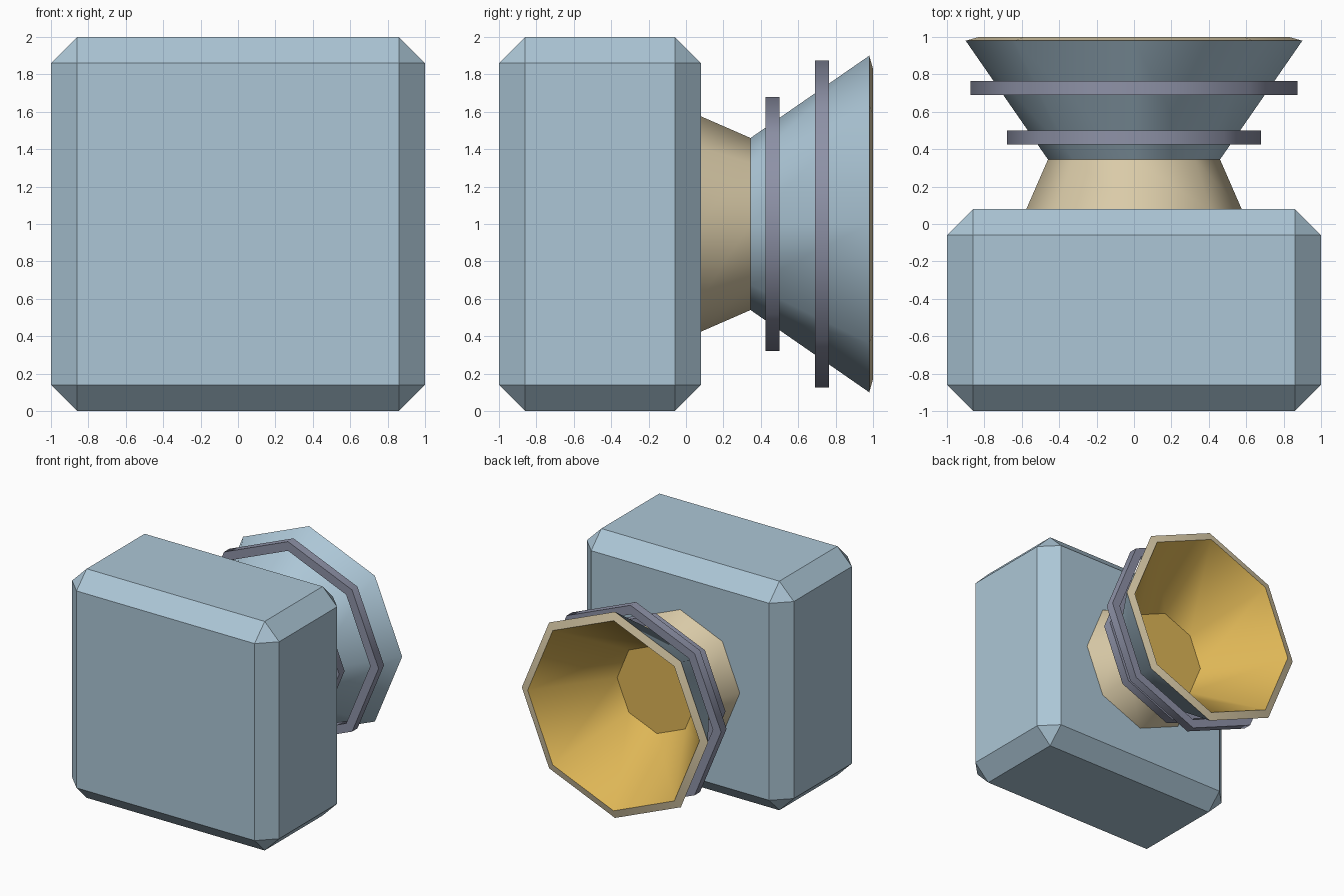
import bpy, bmesh, math

if "Cube" in bpy.data.objects:
    bpy.data.objects.remove(bpy.data.objects["Cube"])


def srgb(r, g, b):
    lin = lambda c: c / 12.92 if c <= 0.04045 else ((c + 0.055) / 1.055) ** 2.4
    return tuple(lin(v / 255) for v in (r, g, b)) + (1.0,)


def material(name, rgb):
    m = bpy.data.materials.new(name)
    m.diffuse_color = srgb(*rgb)
    m.use_nodes = True
    m.node_tree.nodes["Principled BSDF"].inputs["Base Color"].default_value = m.diffuse_color
    return m


blue = material("pale blue", (172, 198, 214))
tan = material("tan", (218, 203, 168))
gray = material("violet gray", (142, 146, 167))
gold = material("gold", (222, 182, 86))

SIDES, CENTRE_Z = 8, 1.0


def finish(name, bm, mats, smooth):
    bmesh.ops.recalc_face_normals(bm, faces=bm.faces[:])
    mesh = bpy.data.meshes.new(name)
    bm.to_mesh(mesh)
    bm.free()
    for m in mats:
        mesh.materials.append(m)
    if smooth:
        mesh.polygons.foreach_set("use_smooth", [True] * len(mesh.polygons))
        mesh.set_sharp_from_angle(angle=math.radians(50))
    obj = bpy.data.objects.new(name, mesh)
    bpy.context.collection.objects.link(obj)
    return obj


def lathe(name, profile, mats, bands=None, caps=(), closed=False):
    """Eight-sided turning about the y axis; profile holds (y, radius)."""
    bm = bmesh.new()
    rings = []
    for y, r in profile:
        angles = [2 * math.pi * k / SIDES for k in range(SIDES)]
        rings.append([bm.verts.new((r * math.cos(a), y, CENTRE_Z + r * math.sin(a)))
                      for a in angles])
    n = len(rings)
    for i in range(n if closed else n - 1):
        a, b = rings[i], rings[(i + 1) % n]
        for k in range(SIDES):
            j = (k + 1) % SIDES
            f = bm.faces.new((a[k], a[j], b[j], b[k]))
            f.material_index = bands[i] if bands else 0
    for i, mat in caps:
        bm.faces.new(rings[i]).material_index = mat
    return finish(name, bm, mats, True)


# Chamfered box body
bm = bmesh.new()
bmesh.ops.create_cube(bm, size=1)
for v in bm.verts:
    v.co = (v.co.x * 2, v.co.y * 1.08 - 0.46, v.co.z * 2 + 1)
bmesh.ops.bevel(bm, geom=bm.edges[:], offset=0.14, offset_type='OFFSET',
                segments=1, profile=0.5, affect='EDGES')
finish("body", bm, [blue], False)

# Tapered neck
lathe("neck", [(0.07, 0.58), (0.345, 0.46)], [tan], caps=[(0, 0), (1, 0)])

# Flared horn: blue outside, tan lip, gold inside and floor
lathe("horn", [(0.345, 0.46), (0.98, 0.90), (1.0, 0.83), (0.40, 0.385)],
      [blue, tan, gold], bands=[0, 1, 2], caps=[(3, 2)])

# Two hoops around the horn
for name, y0, y1, r in (("small_hoop", 0.425, 0.50, 0.68),
                        ("large_hoop", 0.69, 0.765, 0.875)):
    inner = r - 0.08
    lathe(name, [(y0, inner), (y0, r), (y1, r), (y1, inner)], [gray], closed=True)
